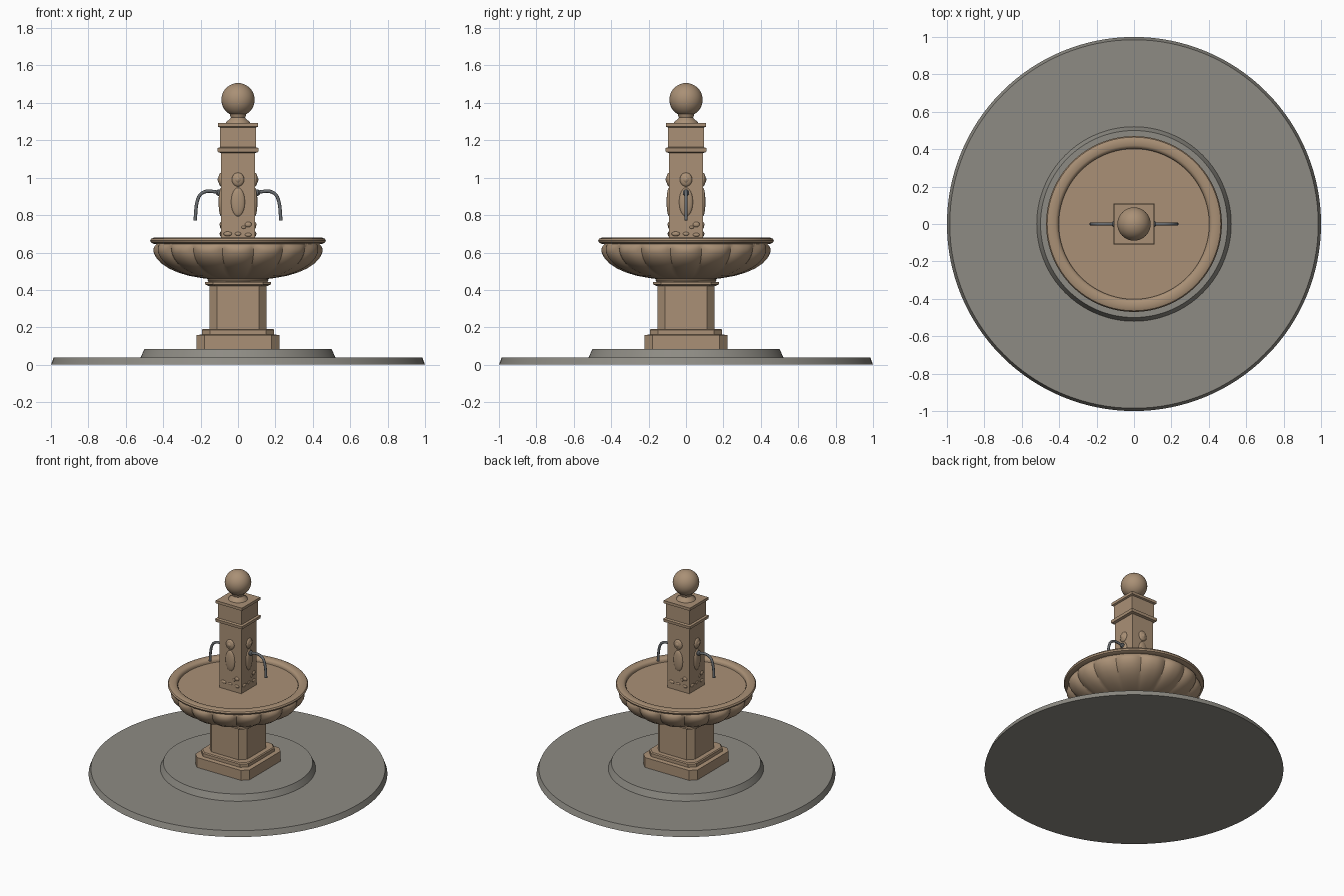
import bpy, bmesh, math
from mathutils import Matrix, Vector

if "Cube" in bpy.data.objects:
    bpy.data.objects.remove(bpy.data.objects["Cube"])


def material(name, rgb):
    m = bpy.data.materials.new(name)
    m.diffuse_color = (*rgb, 1)
    m.use_nodes = True
    m.node_tree.nodes["Principled BSDF"].inputs["Base Color"].default_value = m.diffuse_color
    return m


STONE = material("sandstone", (0.40, 0.28, 0.18))
PAVING = material("grey_paving", (0.27, 0.26, 0.23))
WATER = material("dark_water", (0.025, 0.042, 0.048))
METAL = material("dark_metal", (0.14, 0.15, 0.16))


def finish(name, bm, mat, angle=35):
    bmesh.ops.remove_doubles(bm, verts=bm.verts, dist=1e-6)
    bmesh.ops.recalc_face_normals(bm, faces=bm.faces)
    me = bpy.data.meshes.new(name)
    bm.to_mesh(me)
    bm.free()
    ob = bpy.data.objects.new(name, me)
    bpy.context.collection.objects.link(ob)
    me.materials.append(mat)
    bpy.ops.object.select_all(action='DESELECT')
    bpy.context.view_layer.objects.active = ob
    ob.select_set(True)
    bpy.ops.object.shade_smooth_by_angle(angle=math.radians(angle))
    return ob


def skin(bm, rings, caps=True):
    """Bridge successive closed rings of points."""
    vs = [[bm.verts.new(p) for p in ring] for ring in rings]
    n = len(vs[0])
    for a, b in zip(vs, vs[1:]):
        for i in range(n):
            j = (i + 1) % n
            bm.faces.new((a[i], a[j], b[j], b[i]))
    if caps:
        bm.faces.new(vs[0][::-1])
        bm.faces.new(vs[-1])


def lathe(name, profile, mat, n=96, caps=True, lobe=None):
    bm = bmesh.new()
    rings = []
    for r, z in profile:
        ring = []
        for i in range(n):
            a = math.tau * i / n
            k = r * (lobe(a, z) if lobe else 1)
            ring.append((k * math.cos(a), k * math.sin(a), z))
        rings.append(ring)
    skin(bm, rings, caps)
    return finish(name, bm, mat)


def square_stack(name, profile, mat, chamfer=0.0):
    """Stack of square sections, optionally with cut corners."""
    bm = bmesh.new()
    rings = []
    for h, z in profile:
        c = h - chamfer
        if chamfer:
            ring = [(h, -c), (h, c), (c, h), (-c, h), (-h, c), (-h, -c), (-c, -h), (c, -h)]
        else:
            ring = [(h, -h), (h, h), (-h, h), (-h, -h)]
        rings.append([(x, y, z) for x, y in ring])
    skin(bm, rings)
    return finish(name, bm, mat, 20)


# paved circular steps
lathe("lower_step", [(1.0, 0), (0.985, 0.04)], PAVING, 128)
lathe("upper_step", [(0.52, 0.04), (0.50, 0.085)], PAVING, 128)

# octagonal pedestal: plinth, step, shaft, cap
square_stack("pedestal", [(0.222, 0.085), (0.222, 0.158), (0.193, 0.162), (0.193, 0.185),
                          (0.187, 0.192), (0.153, 0.192), (0.153, 0.42), (0.165, 0.424),
                          (0.176, 0.43), (0.176, 0.442)], STONE, 0.042)
lathe("pedestal_collar", [(0.145, 0.435), (0.158, 0.443), (0.163, 0.453),
                          (0.158, 0.463), (0.145, 0.475)], STONE)

# gadrooned bowl
LOBES = 16


def gadroon(a, z):
    depth = 0.055 * min(1, max(0, (z - 0.455) / 0.04)) * min(1, max(0, (0.65 - z) / 0.03))
    return 1 - depth * (1 - abs(math.cos(a * LOBES / 2))) ** 1.3


lathe("bowl", [(0.13, 0.455), (0.19, 0.463), (0.26, 0.475), (0.32, 0.493), (0.37, 0.515),
               (0.41, 0.542), (0.436, 0.57), (0.45, 0.597), (0.453, 0.617), (0.446, 0.635),
               (0.43, 0.65)], STONE, LOBES * 12, True, gadroon)

# rolled rim with inner wall
lathe("bowl_rim", [(0.405, 0.60), (0.402, 0.66), (0.408, 0.672), (0.42, 0.679), (0.452, 0.679),
                   (0.464, 0.674), (0.47, 0.664), (0.465, 0.653), (0.452, 0.647), (0.42, 0.645)],
      STONE, 128, False)
lathe("water", [(0.404, 0.61), (0.404, 0.625)], WATER, 96)

# square column with moulding and cap
square_stack("column", [(0.09, 0.60), (0.09, 1.132), (0.108, 1.137), (0.110, 1.158),
                        (0.096, 1.163), (0.096, 1.268), (0.107, 1.273), (0.107, 1.293)], STONE)

# finial neck and ball
lathe("finial_neck", [(0.066, 1.29), (0.062, 1.30), (0.045, 1.312), (0.038, 1.322),
                      (0.043, 1.335), (0.045, 1.345)], STONE, 48)
bm = bmesh.new()
bmesh.ops.create_uvsphere(bm, u_segments=48, v_segments=24, radius=0.089)
bmesh.ops.translate(bm, verts=bm.verts, vec=(0, 0, 1.417))
finish("finial_ball", bm, STONE)

# carved relief repeated on the four column faces: (x, z, half width, depth, half height)
RELIEF = [(0, 0.99, 0.033, 0.015, 0.037), (0, 0.99, 0.020, 0.019, 0.022),
          (0, 0.87, 0.037, 0.014, 0.077),
          (0.055, 0.75, 0.018, 0.008, 0.014), (0.03, 0.735, 0.012, 0.006, 0.008),
          (-0.055, 0.70, 0.022, 0.008, 0.012), (0.0, 0.70, 0.016, 0.006, 0.01),
          (0.055, 0.695, 0.018, 0.007, 0.01)]
bm = bmesh.new()
for k in range(4):
    turn = Matrix.Rotation(k * math.pi / 2, 4, 'Z')
    for x, z, w, d, h in RELIEF:
        m = turn @ Matrix.Translation((x, -0.09, z)) @ Matrix.Diagonal((w, d, h, 1))
        bmesh.ops.create_uvsphere(bm, u_segments=24, v_segments=12, radius=1, matrix=m)
finish("column_relief", bm, STONE)


# curved water spouts on left and right
def spout(name, side):
    ctrl = [Vector(p) for p in ((0.085, 0.915), (0.125, 0.925), (0.17, 0.927), (0.205, 0.905),
                                (0.222, 0.855), (0.229, 0.772))]
    pts = []
    ext = [2 * ctrl[0] - ctrl[1]] + ctrl + [2 * ctrl[-1] - ctrl[-2]]
    for a, b, c, d in zip(ext, ext[1:], ext[2:], ext[3:]):
        for s in range(5):
            t = s / 5
            pts.append(0.5 * (2 * b + (c - a) * t + (2 * a - 5 * b + 4 * c - d) * t * t
                              + (3 * b - a - 3 * c + d) * t ** 3))
    pts.append(ctrl[-1])
    rings = []
    for i, p in enumerate(pts):
        tan = (pts[min(i + 1, len(pts) - 1)] - pts[max(i - 1, 0)]).normalized()
        nor = Vector((-tan.y, tan.x))
        rad = 0.017 if i < 4 else 0.009
        ring = []
        for s in range(16):
            a = math.tau * s / 16
            q = p + nor * rad * math.cos(a)
            ring.append((side * q.x, rad * math.sin(a), q.y))
        rings.append(ring)
    bm = bmesh.new()
    skin(bm, rings)
    finish(name, bm, METAL)


spout("right_spout", 1)
spout("left_spout", -1)
